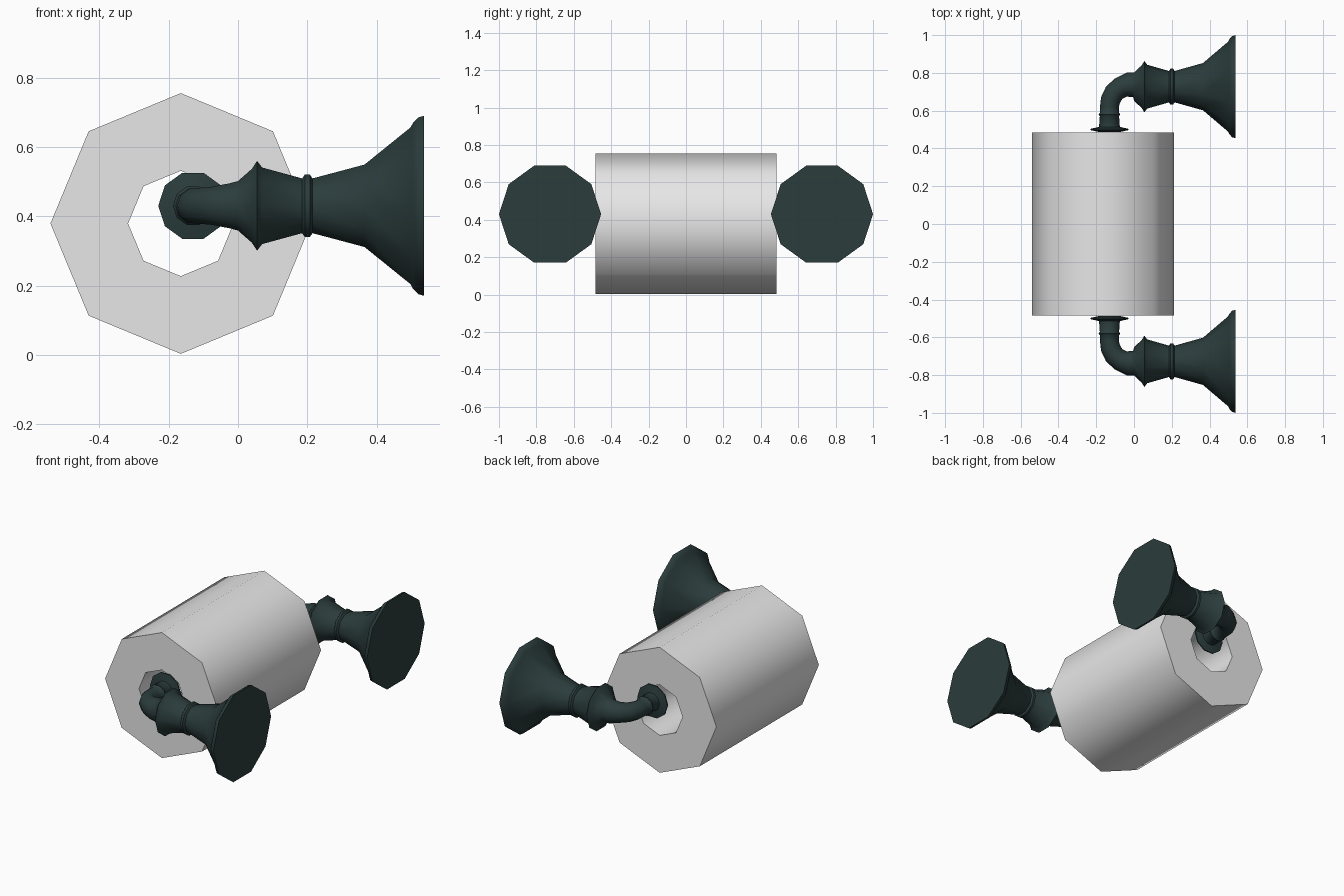
import bpy, bmesh, math
from mathutils import Vector

cube = bpy.data.objects.get("Cube")
if cube:
    bpy.data.objects.remove(cube, do_unlink=True)


def material(name, rgb):
    m = bpy.data.materials.new(name)
    m.use_nodes = True
    m.diffuse_color = (*rgb, 1)
    m.node_tree.nodes["Principled BSDF"].inputs["Base Color"].default_value = (*rgb, 1)
    return m


def ring(bm, center, u, v, radius, sides):
    return [bm.verts.new(center + radius * (u * math.cos(a) + v * math.sin(a)))
            for a in (math.tau * i / sides for i in range(sides))]


def bridge(bm, a, b):
    for i in range(len(a)):
        j = (i + 1) % len(a)
        bm.faces.new((a[i], a[j], b[j], b[i]))


def finish(bm, name, mat):
    bmesh.ops.recalc_face_normals(bm, faces=bm.faces)
    mesh = bpy.data.meshes.new(name)
    bm.to_mesh(mesh)
    bm.free()
    mesh.materials.append(mat)
    ob = bpy.data.objects.new(name, mesh)
    bpy.context.collection.objects.link(ob)
    bpy.ops.object.select_all(action='DESELECT')
    ob.select_set(True)
    bpy.context.view_layer.objects.active = ob
    bpy.ops.object.shade_smooth_by_angle(angle=math.radians(50))


paper = material("paper grey", (0.8, 0.8, 0.8))
metal = material("dark metal", (0.024, 0.045, 0.045))
X, Y, Z = Vector((1, 0, 0)), Vector((0, 1, 0)), Vector((0, 0, 1))

# Paper roll: octagonal tube, open through the middle
bm = bmesh.new()
section = [(0.376, -0.485), (0.376, 0.485), (0.152, 0.485), (0.152, -0.485)]
rings = [ring(bm, Vector((-0.165, y, 0.379)), X, Z, r, 8) for r, y in section]
for k in range(4):
    bridge(bm, rings[k], rings[(k + 1) % 4])
finish(bm, "paper_roll", paper)

# Bracket arm: x, y, radius, heading in degrees (90 = outward, 0 = sideways)
stem = [(y, r) for y, r in ((0.488, 0.06), (0.497, 0.1), (0.504, 0.1), (0.514, 0.055),
                            (0.572, 0.051), (0.58, 0.058), (0.588, 0.051), (0.62, 0.05))]
bend = [(-0.125, 0.655, 0.052, 72), (-0.105, 0.695, 0.054, 52),
        (-0.07, 0.722, 0.057, 34), (-0.02, 0.737, 0.068, 14)]
wall_mount = [(0.0, 0.075), (0.04, 0.112), (0.055, 0.136), (0.07, 0.116), (0.185, 0.083),
              (0.193, 0.095), (0.207, 0.095), (0.215, 0.083), (0.365, 0.125),
              (0.498, 0.238), (0.505, 0.252), (0.52, 0.268), (0.537, 0.273)]
path = ([(-0.13, y, r, 90) for y, r in stem] + bend
        + [(x, 0.727, r, 0) for x, r in wall_mount])

for side, name in ((-1, "front_bracket"), (1, "back_bracket")):
    bm = bmesh.new()
    rings = []
    for x, y, r, heading in path:
        h = math.radians(heading)
        across = Vector((math.sin(h), -side * math.cos(h), 0))
        rings.append(ring(bm, Vector((x, side * y, 0.43)), across, Z, r, 10))
    for a, b in zip(rings, rings[1:]):
        bridge(bm, a, b)
    bm.faces.new(rings[0])
    bm.faces.new(rings[-1])
    finish(bm, name, metal)
